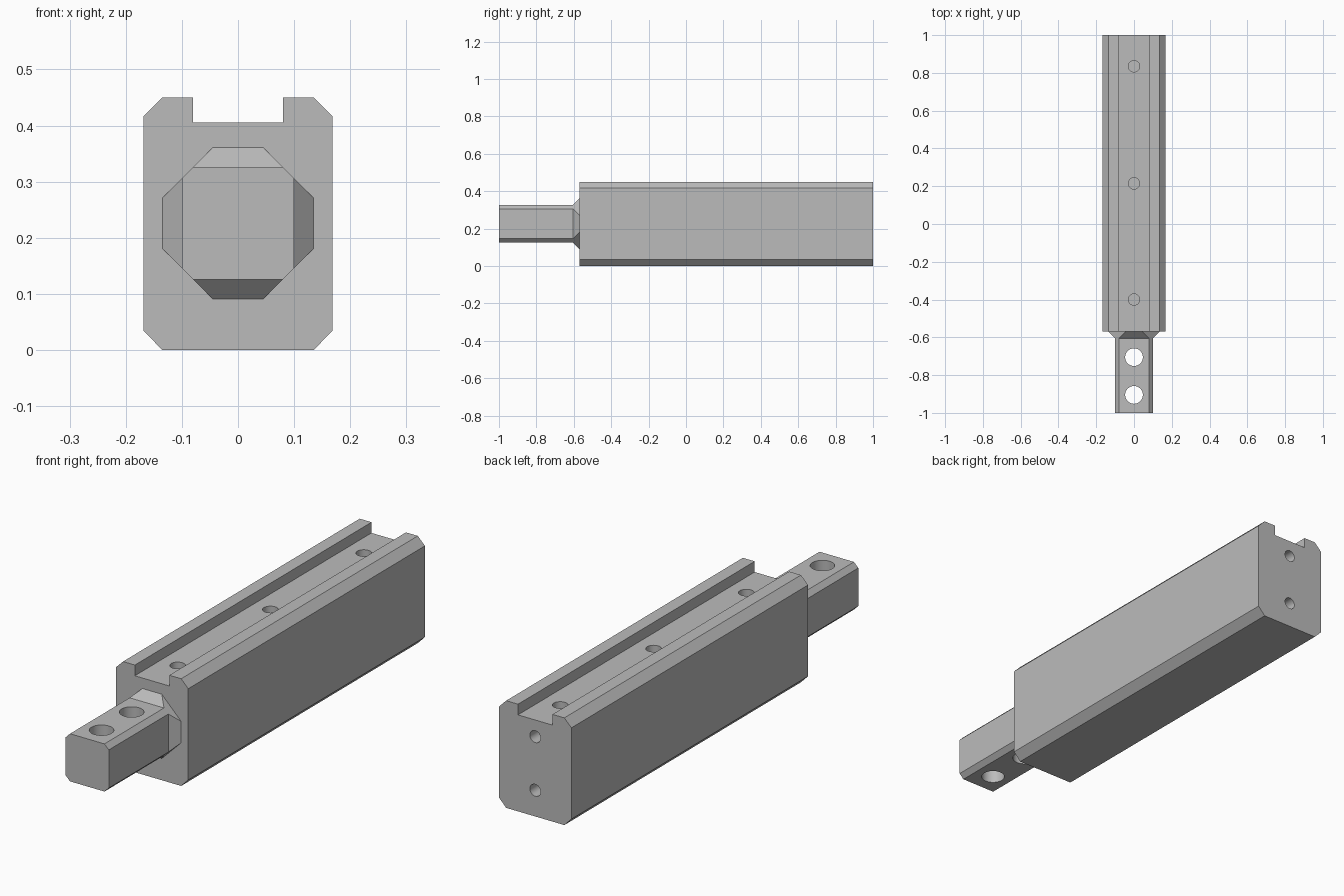
import bpy
import bmesh
from math import radians
from mathutils import Matrix, Vector

cube = bpy.data.objects.get("Cube")
if cube:
    bpy.data.objects.remove(cube, do_unlink=True)

GREY = (0.5, 0.5, 0.5, 1.0)
steel = bpy.data.materials.new("plain_grey")
steel.use_nodes = True
steel.diffuse_color = GREY
steel.node_tree.nodes["Principled BSDF"].inputs["Base Color"].default_value = GREY

CENTRE_Z = 0.226
SHOULDER_Y = -0.57


def add_object(name, bm):
    bmesh.ops.recalc_face_normals(bm, faces=bm.faces)
    mesh = bpy.data.meshes.new(name)
    bm.to_mesh(mesh)
    bm.free()
    mesh.materials.append(steel)
    obj = bpy.data.objects.new(name, mesh)
    bpy.context.collection.objects.link(obj)
    return obj


def loft(name, sections):
    """Join (y, outline) sections along y and cap both ends."""
    bm = bmesh.new()
    rings = [[bm.verts.new((x, y, z)) for x, z in outline] for y, outline in sections]
    for a, b in zip(rings, rings[1:]):
        for i in range(len(a)):
            j = (i + 1) % len(a)
            bm.faces.new((a[i], a[j], b[j], b[i]))
    bm.faces.new(rings[0])
    bm.faces.new(rings[-1])
    return add_object(name, bm)


def chamfered_square(half, chamfer):
    s = half - chamfer
    right = [(s, -half), (half, -s), (half, s), (s, half)]
    ring = right + [(-x, z) for x, z in reversed(right)]
    return [(x, z + CENTRE_Z) for x, z in ring]


def drill(obj, holes):
    """Cut round holes given as (start, end, radius)."""
    bm = bmesh.new()
    for start, end, radius in holes:
        start, end = Vector(start), Vector(end)
        axis = end - start
        turn = axis.to_track_quat('Z', 'Y').to_matrix().to_4x4()
        bmesh.ops.create_cone(bm, cap_ends=True, segments=32, radius1=radius,
                              radius2=radius, depth=axis.length,
                              matrix=Matrix.Translation((start + end) / 2) @ turn)
    cutter = add_object("hole_cutter", bm)
    cutter.hide_render = True
    mod = obj.modifiers.new("holes", 'BOOLEAN')
    mod.operation = 'DIFFERENCE'
    mod.solver = 'EXACT'
    mod.object = cutter
    bpy.ops.object.select_all(action='DESELECT')
    bpy.context.view_layer.objects.active = obj
    obj.select_set(True)
    bpy.ops.object.modifier_apply(modifier=mod.name)
    bpy.data.objects.remove(cutter, do_unlink=True)
    bpy.ops.object.shade_smooth_by_angle(angle=radians(30))


# Body: chamfered bar with a groove along the top
half_profile = [(0.135, 0), (0.168, 0.034), (0.168, 0.417), (0.135, 0.45),
                (0.08, 0.45), (0.08, 0.405)]
profile = half_profile + [(-x, z) for x, z in reversed(half_profile)]
body = loft("body", [(SHOULDER_Y, profile), (1.0, profile)])

# Blind holes in the groove floor and in the back end
body_holes = [((0, y, 0.5), (0, y, 0.29), 0.03) for y in (-0.4, 0.215, 0.835)]
body_holes += [((0, 1.1, z), (0, 0.89, z), 0.025) for z in (0.11, 0.335)]
drill(body, body_holes)

# Tang: square bar that flares into an octagon at the shoulder
bar = chamfered_square(0.1, 0.02)
tang = loft("tang", [(-1.0, bar), (-0.605, bar),
                     (SHOULDER_Y, chamfered_square(0.135, 0.09))])

# Through holes in the tang
drill(tang, [((0, y, 0), (0, y, 0.45), 0.047) for y in (-0.705, -0.905)])
